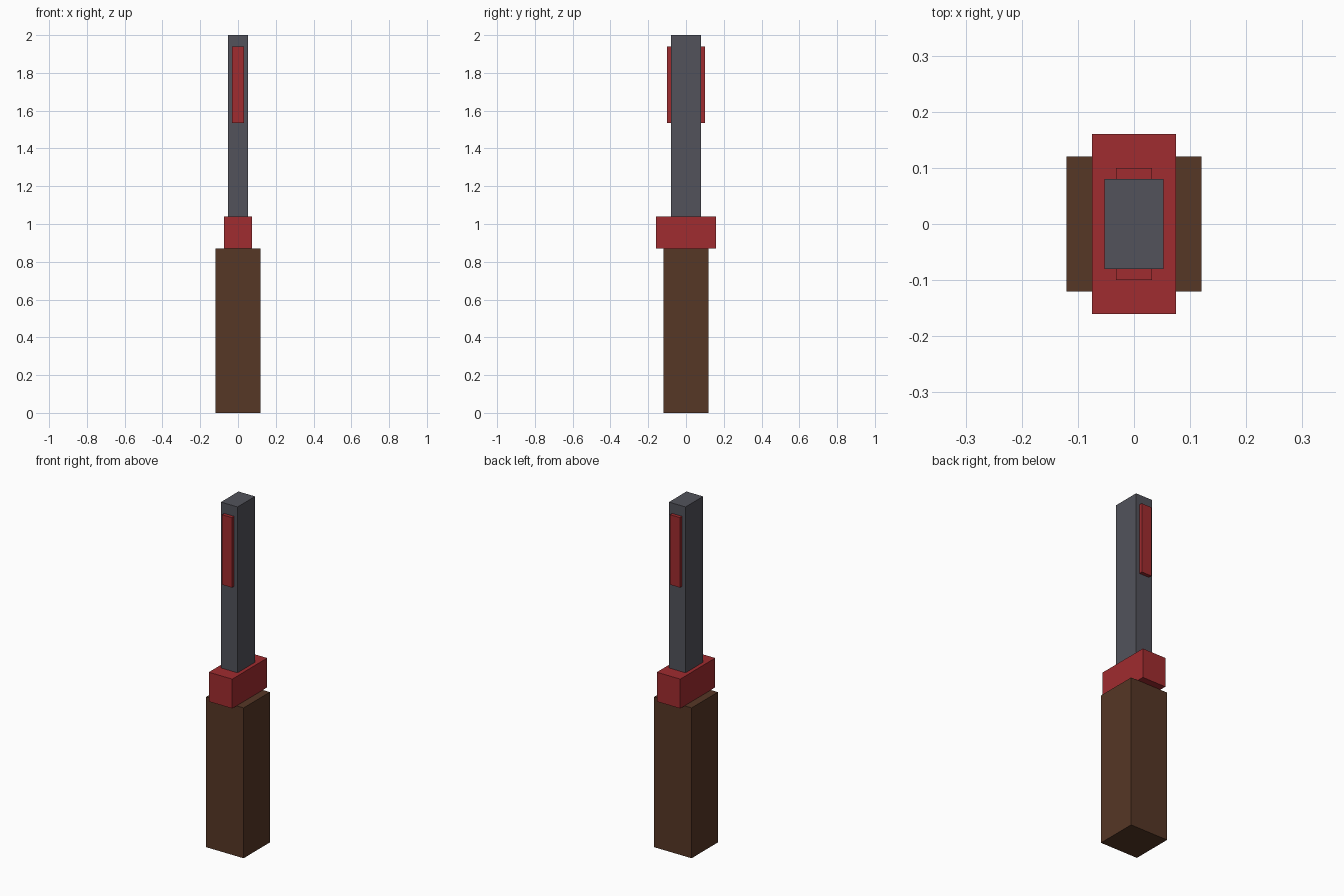
import bpy
import bmesh

cube = bpy.data.objects.get("Cube")
if cube:
    bpy.data.objects.remove(cube, do_unlink=True)


def make_material(name, rgb):
    mat = bpy.data.materials.new(name)
    mat.use_nodes = True
    color = (*rgb, 1.0)
    mat.diffuse_color = color
    mat.node_tree.nodes["Principled BSDF"].inputs["Base Color"].default_value = color
    return mat


def make_box(name, width, y_range, z_range, mat):
    """Box centred on x = 0, spanning the given y and z ranges."""
    bm = bmesh.new()
    bmesh.ops.create_cube(bm, size=1.0)
    for v in bm.verts:
        v.co.x *= width
        v.co.y = y_range[v.co.y > 0]
        v.co.z = z_range[v.co.z > 0]
    mesh = bpy.data.meshes.new(name)
    bm.to_mesh(mesh)
    bm.free()
    mesh.materials.append(mat)
    obj = bpy.data.objects.new(name, mesh)
    bpy.context.collection.objects.link(obj)
    return obj


brown = make_material("dark_brown", (0.093, 0.038, 0.019))
red = make_material("deep_red", (0.352, 0.025, 0.029))
grey = make_material("slate_grey", (0.085, 0.086, 0.105))

# Handle, collar and shaft stacked upward
make_box("handle", 0.24, (-0.12, 0.12), (0, 0.87), brown)
make_box("collar", 0.15, (-0.16, 0.16), (0.87, 1.04), red)
make_box("shaft", 0.106, (-0.08, 0.08), (1.04, 2.0), grey)

# Raised red strips on the front and back of the shaft
make_box("front_strip", 0.064, (-0.10, -0.08), (1.535, 1.94), red)
make_box("back_strip", 0.064, (0.08, 0.10), (1.535, 1.94), red)
